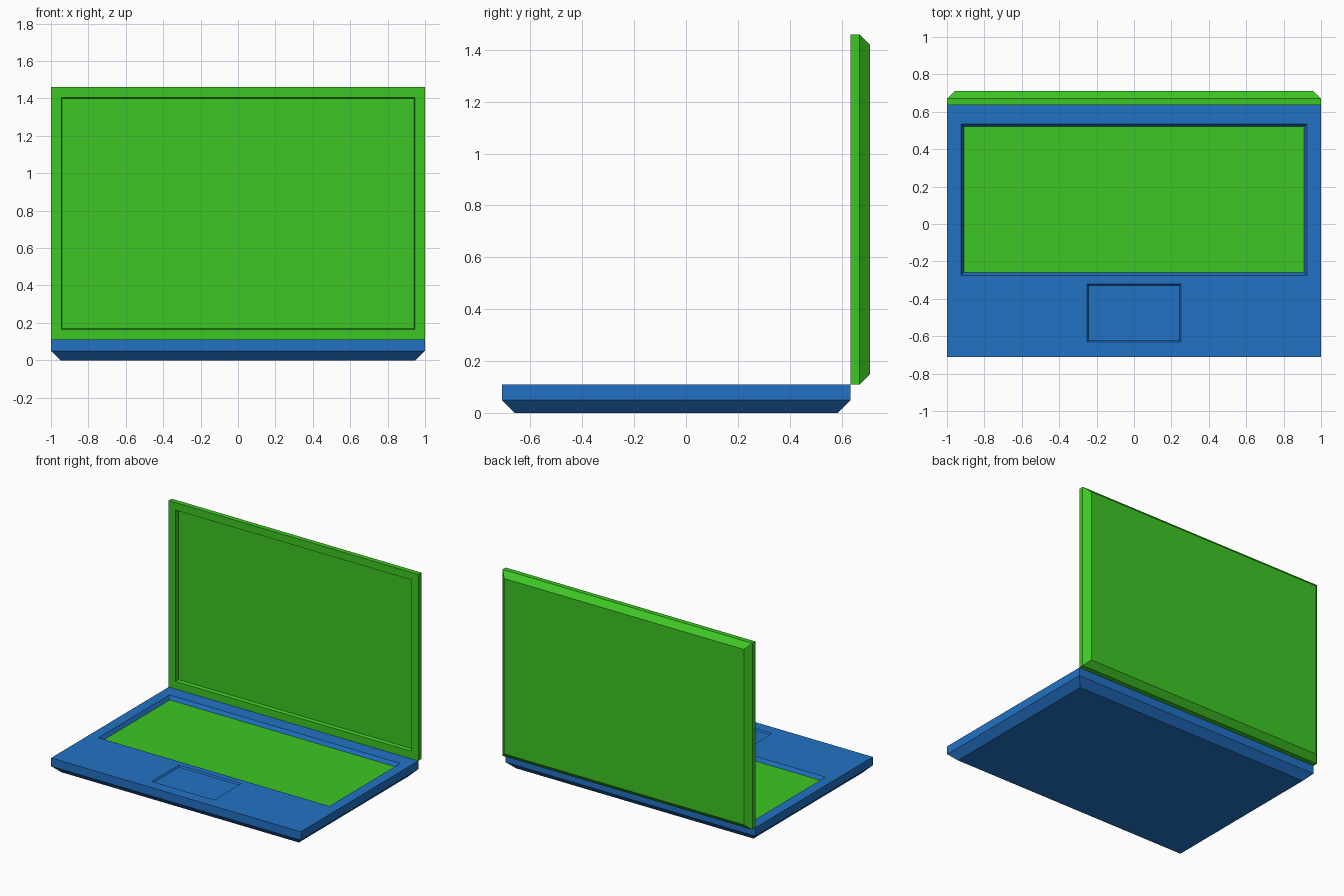
import bpy
import bmesh

default = bpy.data.objects.get("Cube")
if default:
    bpy.data.objects.remove(default, do_unlink=True)


def make_material(name, rgb):
    mat = bpy.data.materials.new(name)
    mat.use_nodes = True
    color = (*rgb, 1.0)
    mat.diffuse_color = color
    mat.node_tree.nodes["Principled BSDF"].inputs["Base Color"].default_value = color
    return mat


blue = make_material("blue", (0.016, 0.168, 0.56))
green = make_material("green", (0.048, 0.57, 0.018))


def loft(name, rings, materials, upright=False):
    """Skin rectangles (half width, low, high, level); upright stacks them along y."""
    bm = bmesh.new()
    loops = []
    for half, low, high, level in rings:
        corners = [(-half, low), (half, low), (half, high), (-half, high)]
        loops.append([bm.verts.new((x, level, v) if upright else (x, v, level))
                      for x, v in corners])
    for a, b in zip(loops, loops[1:]):
        for i in range(4):
            j = (i + 1) % 4
            bm.faces.new((a[i], a[j], b[j], b[i]))
    bm.faces.new(loops[0])
    bm.faces.new(loops[-1])
    bmesh.ops.recalc_face_normals(bm, faces=bm.faces)
    mesh = bpy.data.meshes.new(name)
    bm.to_mesh(mesh)
    bm.free()
    for mat in materials:
        mesh.materials.append(mat)
    obj = bpy.data.objects.new(name, mesh)
    bpy.context.collection.objects.link(obj)
    return obj


def carve(target, half, low, high, slope, depth, top):
    """Cut a recess with sloping walls into the top of the target."""
    # The cutter continues the wall slope above the surface
    rings = [(half + k * slope, low - k * slope, high + k * slope, top + k * depth)
             for k in (-1, 1)]
    cutter = loft("recess_cutter", rings, [blue])
    cutter.hide_render = True
    mod = target.modifiers.new("recess", 'BOOLEAN')
    mod.operation = 'DIFFERENCE'
    mod.solver = 'EXACT'
    mod.object = cutter
    bpy.context.view_layer.objects.active = target
    bpy.ops.object.modifier_apply(modifier=mod.name)
    bpy.data.objects.remove(cutter, do_unlink=True)


# Base with a chamfered underside
top = 0.11
key_depth = 0.026
base = loft("base", [(0.95, -0.66, 0.585, 0),
                     (1, -0.71, 0.635, 0.05),
                     (1, -0.71, 0.635, top)], [blue, green])

# Keyboard and touchpad recesses
carve(base, 0.925, -0.275, 0.535, 0.015, key_depth, top)
carve(base, 0.25, -0.63, -0.32, 0.008, 0.01, top)

# Keyboard floor is green
for face in base.data.polygons:
    on_floor = abs(face.center.z - (top - key_depth)) < 0.003
    face.material_index = int(on_floor and face.normal.z > 0.9)

# Lid: screen floor, screen rim, front edge, side edge, chamfered back
loft("lid", [(0.94, 0.17, 1.4, 0.66),
             (0.945, 0.165, 1.405, 0.635),
             (1, 0.11, 1.46, 0.635),
             (1, 0.11, 1.46, 0.67),
             (0.96, 0.15, 1.42, 0.71)], [green], upright=True)
